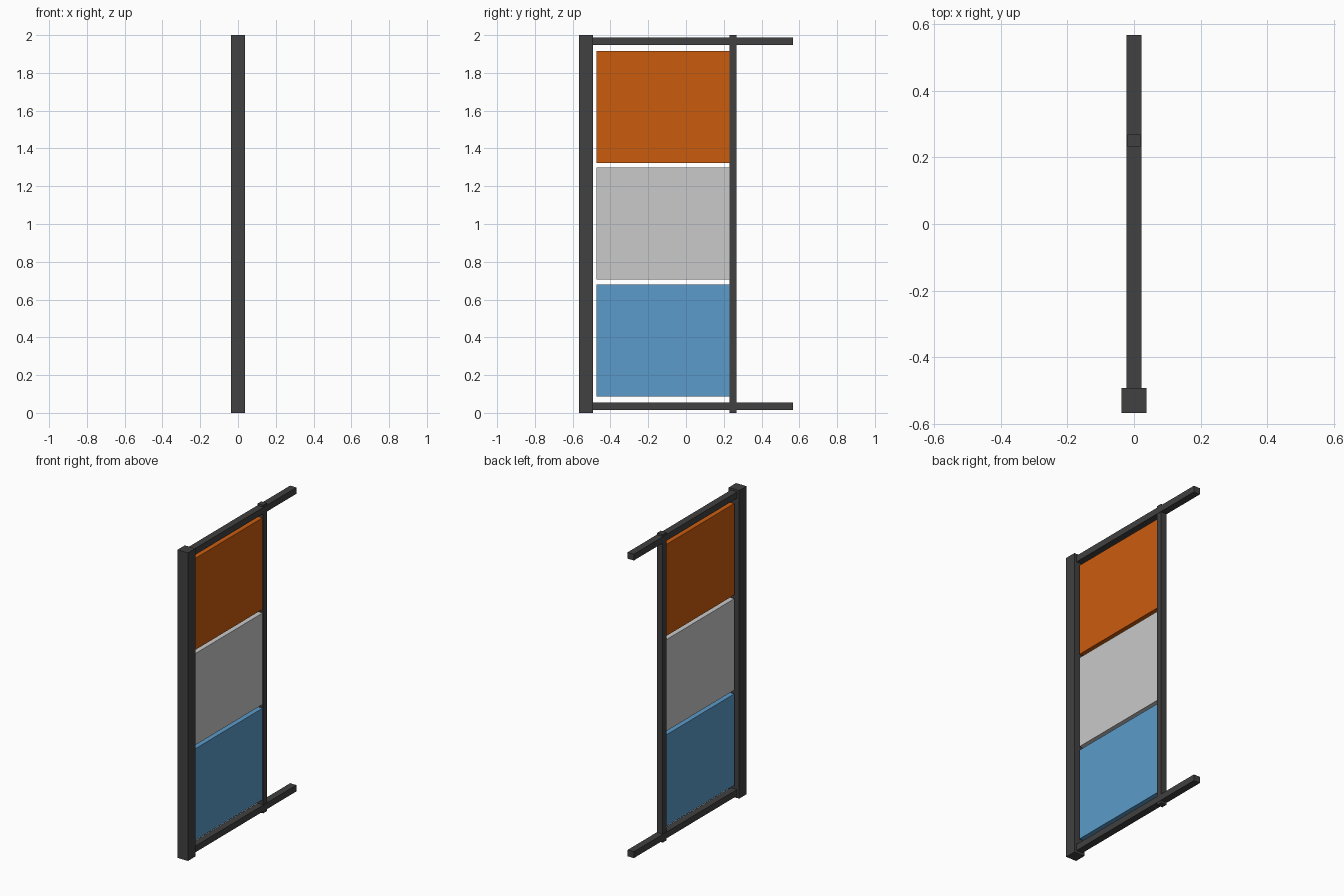
import bpy

if "Cube" in bpy.data.objects:
    bpy.data.objects.remove(bpy.data.objects["Cube"])


def material(name, rgb):
    m = bpy.data.materials.new(name)
    m.diffuse_color = (*rgb, 1.0)
    m.use_nodes = True
    m.node_tree.nodes["Principled BSDF"].inputs["Base Color"].default_value = m.diffuse_color
    return m


def box(name, xs, ys, zs, mat):
    """Box from (min, max) ranges on each axis."""
    bpy.ops.mesh.primitive_cube_add(size=1)
    ob = bpy.context.object
    ob.name = name
    ranges = (xs, ys, zs)
    for v in ob.data.vertices:
        v.co = [r[1] if c > 0 else r[0] for c, r in zip(v.co, ranges)]
    ob.data.materials.append(mat)
    return ob


charcoal = material("charcoal", (0.052, 0.052, 0.052))
orange = material("orange", (0.59, 0.107, 0.0045))
light_grey = material("light grey", (0.585, 0.585, 0.585))
blue = material("sky blue", (0.104, 0.328, 0.585))

# Main post and slim rear post
box("main_post", (-0.0375, 0.0375), (-0.567, -0.492), (0, 2), charcoal)
box("slim_post", (-0.02, 0.02), (0.23, 0.268), (0, 2), charcoal)

# Horizontal rails running back from the main post
for name, z in (("bottom_rail", 0.035), ("top_rail", 1.967)):
    box(name, (-0.0225, 0.0225), (-0.492, 0.567), (z - 0.0205, z + 0.0205), charcoal)

# Three coloured panels, bottom to top
for name, z, mat in (("lower_panel", 0.087, blue),
                     ("middle_panel", 0.705, light_grey),
                     ("upper_panel", 1.323, orange)):
    box(name, (-0.015, 0.015), (-0.475, 0.231), (z, z + 0.594), mat)
